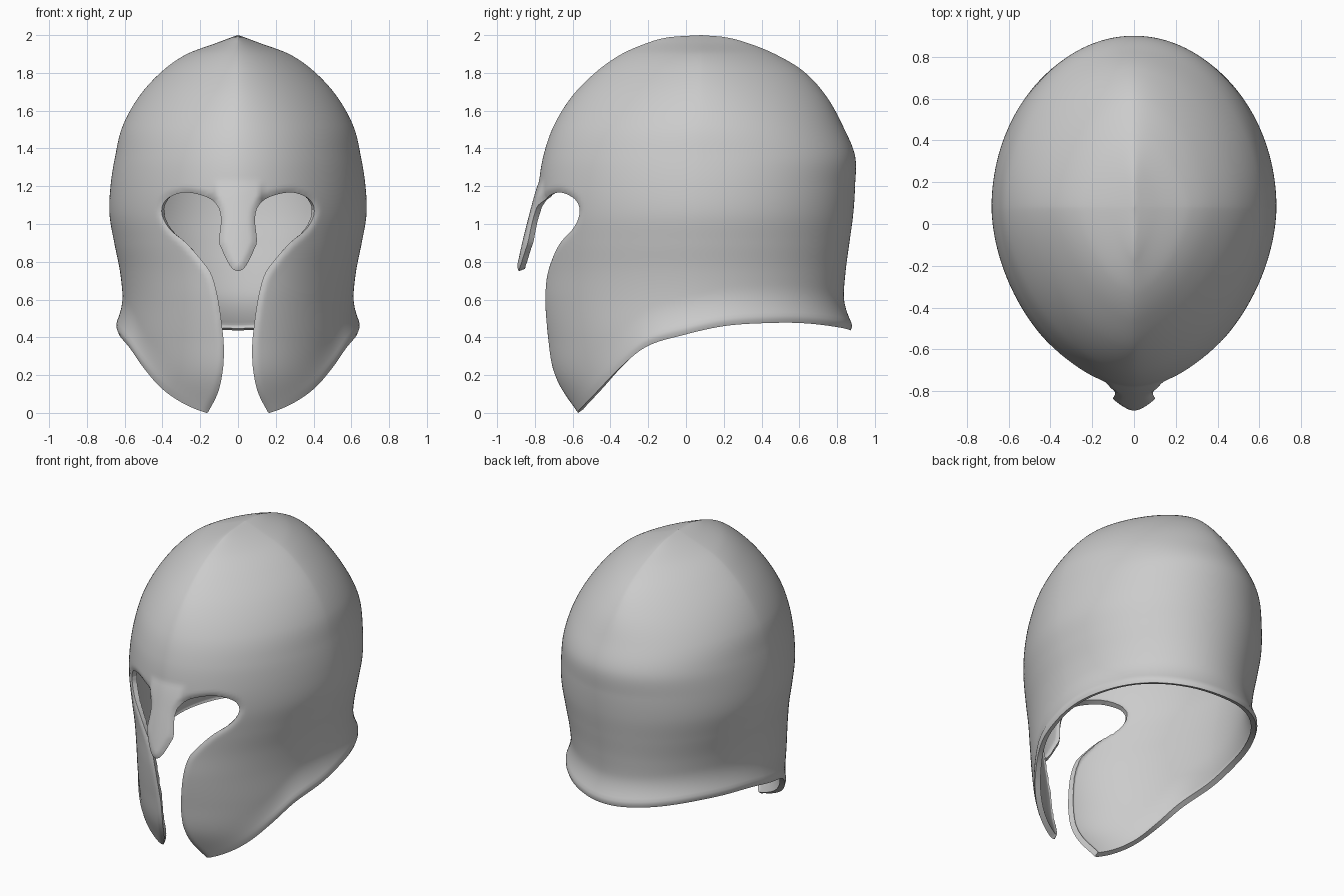
import bpy, bmesh, math
from mathutils import Vector, kdtree

cube = bpy.data.objects.get("Cube")
if cube:
    bpy.data.objects.remove(cube)

COLS, ROWS, MID_Y, TOP = 256, 130, 0.08, 2.0

# Shell profile: height, half width, front y, back y
PROFILE = [
    (0, .6, -.62, .85), (.2, .6, -.715, .85), (.4, .61, -.75, .85),
    (.6, .61, -.775, .835), (.75, .625, -.78, .845), (.9, .655, -.785, .865),
    (1.05, .68, -.785, .885), (1.2, .675, -.78, .895), (1.36, .65, -.755, .895),
    (1.52, .61, -.7, .83), (1.68, .52, -.6, .74), (1.81, .4, -.47, .62),
    (1.9, .27, -.34, .47), (1.96, .11, -.2, .32), (1.99, .03, -.08, .2),
    (TOP, 0, MID_Y, MID_Y)]
# Lower rim: y, height
RIM = [(-.58, 0), (-.46, .12), (-.35, .23), (-.2, .35), (0, .415), (.2, .46),
       (.4, .475), (.6, .475), (.8, .45), (.9, .42)]
# Half outline of the face opening (x, z): nose tip, eye, cheek edge, cheek tip
OPENING = [
    (0, .75), (.028, .762), (.055, .80), (.083, .86), (.1, .91), (.09, 1.02),
    (.105, 1.09), (.16, 1.14), (.275, 1.167), (.365, 1.14), (.402, 1.09),
    (.396, 1.03), (.355, .967), (.275, .9), (.195, .81), (.14, .73),
    (.105, .6), (.08, .42), (.075, .33), (.08, .23), (.105, .11),
    (.16, 0), (.2, -.08)]


def smooth_lookup(table, key):
    """Smooth curve through rows of (key, values...)."""
    key = min(max(key, table[0][0]), table[-1][0])
    last = len(table) - 1
    i = next(n for n in range(last) if key <= table[n + 1][0])
    a, b = table[i], table[i + 1]
    before, after = table[max(i - 1, 0)], table[min(i + 2, last)]
    h = b[0] - a[0]
    u = (key - a[0]) / h
    out = []
    for c in range(1, len(a)):
        ma = (b[c] - before[c]) / (b[0] - before[0]) * h
        mb = (after[c] - a[c]) / (after[0] - a[0]) * h
        d = a[c] - b[c]
        out.append(a[c] + u * (ma + u * (-3 * d - 2 * ma - mb + u * (2 * d + ma + mb))))
    return out


def ramp(lo, hi, v):
    u = min(max((v - lo) / (hi - lo), 0), 1)
    return u * u * (3 - 2 * u)


def power(z, front):
    """Roundness of the cross-section, more pointed towards the crown ridge."""
    low = 1.8 if front else 2.0
    return low + (1.5 - low) * ramp(1.3, TOP, z)


def ring_point(t, z):
    w, front, back = smooth_lookup(PROFILE, z)
    s, c = math.sin(t), math.cos(t)
    e = 2 / power(z, c > 0)
    x = math.copysign(max(w, 0) * abs(s) ** e, s)
    reach = (front if c > 0 else back) - MID_Y
    return x, MID_Y + reach * abs(c) ** e


def nose_push(x, z):
    """Forward lean of the nose guard."""
    if z < .735:
        return 0
    return .25 * max(0, 1.23 - z) * (1 - ramp(.105, .145, abs(x)))


def front_y(x, z):
    w, front, _ = smooth_lookup(PROFILE, z)
    p = power(z, True)
    return MID_Y + (front - MID_Y) * max(0, 1 - (abs(x) / w) ** p) ** (1 / p) - nose_push(x, z)


def shell_column(t):
    rim = .3
    for _ in range(20):
        rim = (rim + smooth_lookup(RIM, ring_point(t, rim)[1])[0]) / 2
    points = []
    for i in range(ROWS + 1):
        z = rim + (TOP - rim) * (1 - (1 - i / ROWS) ** 1.6)
        x, y = ring_point(t, z)
        # Flared and rolled lip along the rim
        d = z - rim
        lip = .05 * max(0, 1 - d / .2) ** 2 - .025 * max(0, 1 - d / .045) ** 2
        lip *= ramp(-.62, -.1, y)
        out = Vector((x, y - MID_Y))
        if lip and out.length > 0:
            out = out.normalized() * lip
            x, y = x + out.x, y + out.y
        if y < 0:
            y -= nose_push(x, z)
        points.append((x, y, z))
    return points


# Smooth outline samples and a search tree for the opening
keyed = [(n, x, z) for n, (x, z) in enumerate(OPENING)]
STEPS = 20
outline = [smooth_lookup(keyed, n / STEPS) for n in range((len(keyed) - 1) * STEPS + 1)]
tree = kdtree.KDTree(len(outline))
for n, (x, z) in enumerate(outline):
    tree.insert((x, 0, z), n)
tree.balance()
polygon = [smooth_lookup(keyed, n / 4) for n in range((len(keyed) - 1) * 4 + 1)]
polygon.append((-.01, -.08))
polygon.append((-.01, .75))


def in_opening(co):
    if co.y > 0 or abs(co.x) > .45 or co.z > 1.25:
        return False
    x, z, inside = abs(co.x), co.z, False
    for (ax, az), (bx, bz) in zip(polygon, polygon[1:] + polygon[:1]):
        if (az > z) != (bz > z) and x < ax + (z - az) / (bz - az) * (bx - ax):
            inside = not inside
    return inside


# Helmet shell
bm = bmesh.new()
columns = [[bm.verts.new(p) for p in shell_column(math.tau * j / COLS)] for j in range(COLS)]
for j in range(COLS):
    a, b = columns[j], columns[(j + 1) % COLS]
    for i in range(ROWS):
        bm.faces.new((a[i], b[i], b[i + 1], a[i + 1]))

# Cut the face opening and pull its border onto the outline
cut = [f for f in bm.faces if in_opening(f.calc_center_median())]
border = {v for f in cut for v in f.verts}
bmesh.ops.delete(bm, geom=cut, context='FACES')
for v in border:
    if v.is_valid:
        near, _, _ = tree.find((abs(v.co.x), 0, v.co.z))
        x = math.copysign(near.x, v.co.x)
        z = max(near.z, 0)
        v.co = (x, front_y(x, z), z)

# Soften the border of the opening
for v in bm.verts:
    if v.co.y < 0 and v.co.z < 1.25 and abs(v.co.x) < .45:
        dist = tree.find((abs(v.co.x), 0, v.co.z))[2]
        v.co.y += .014 * max(0, 1 - dist / .035) ** 2

bmesh.ops.remove_doubles(bm, verts=bm.verts, dist=.0008)
bmesh.ops.dissolve_degenerate(bm, edges=bm.edges, dist=.0005)
mesh = bpy.data.meshes.new("helmet_shell")
bm.to_mesh(mesh)
bm.free()
shell = bpy.data.objects.new("helmet_shell", mesh)
bpy.context.collection.objects.link(shell)

# Plain grey metal
grey = bpy.data.materials.new("plain_grey")
grey.use_nodes = True
colour = (.6, .6, .6, 1)
grey.diffuse_color = colour
grey.node_tree.nodes["Principled BSDF"].inputs["Base Color"].default_value = colour
mesh.materials.append(grey)

# Wall thickness, then smooth shading with crisp edges
wall = shell.modifiers.new("wall", 'SOLIDIFY')
wall.thickness = .035
wall.offset = -1
for other in bpy.context.selected_objects:
    other.select_set(False)
bpy.context.view_layer.objects.active = shell
shell.select_set(True)
bpy.ops.object.modifier_apply(modifier="wall")
bpy.ops.object.shade_smooth_by_angle(angle=math.radians(45))
